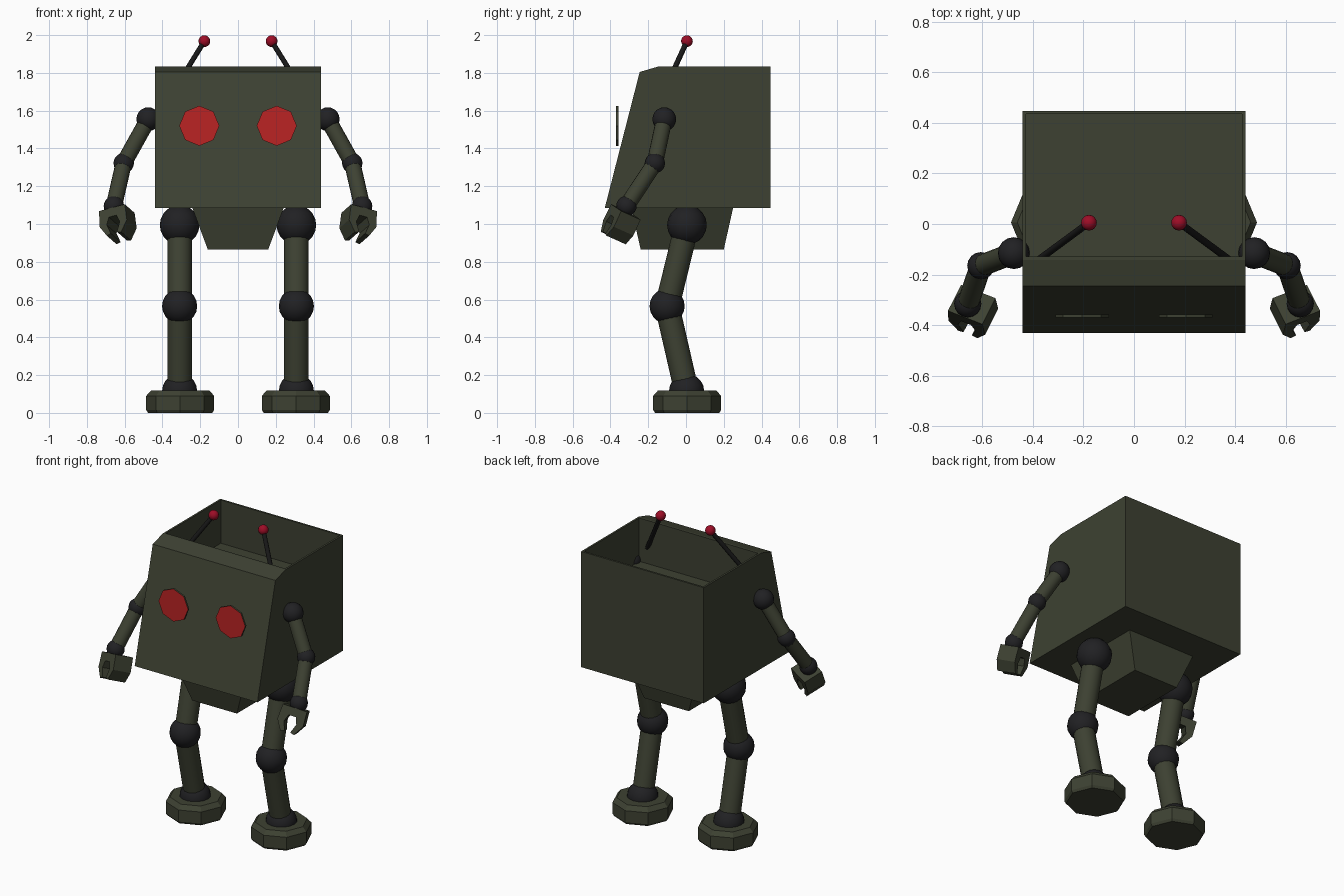
import bpy, bmesh, math
from mathutils import Vector

if "Cube" in bpy.data.objects:
    bpy.data.objects.remove(bpy.data.objects["Cube"])


def material(name, rgb):
    m = bpy.data.materials.new(name)
    m.diffuse_color = (*rgb, 1)
    m.use_nodes = True
    m.node_tree.nodes["Principled BSDF"].inputs["Base Color"].default_value = m.diffuse_color
    return m


GREEN = material("army green", (0.047, 0.053, 0.032))
BLACK = material("joint black", (0.015, 0.015, 0.017))
ROD = material("rod black", (0.009, 0.009, 0.009))
RED = material("eye red", (0.5, 0.017, 0.017))
CRIMSON = material("crimson", (0.34, 0.004, 0.02))


def finish(bm, name, mats, smooth=False):
    bmesh.ops.recalc_face_normals(bm, faces=bm.faces[:])
    me = bpy.data.meshes.new(name)
    bm.to_mesh(me)
    bm.free()
    for m in mats:
        me.materials.append(m)
    ob = bpy.data.objects.new(name, me)
    bpy.context.collection.objects.link(ob)
    for p in me.polygons:
        p.use_smooth = smooth
    return ob


def extrude(points, offset):
    """Closed outline of 3D points swept by an offset."""
    bm = bmesh.new()
    face = bm.faces.new([bm.verts.new(p) for p in points])
    r = bmesh.ops.extrude_face_region(bm, geom=[face], use_keep_orig=True)
    moved = [g for g in r["geom"] if isinstance(g, bmesh.types.BMVert)]
    bmesh.ops.translate(bm, verts=moved, vec=offset)
    return bm


def ball(name, pos, r, mat):
    bm = bmesh.new()
    bmesh.ops.create_uvsphere(bm, u_segments=16, v_segments=10, radius=r)
    bmesh.ops.translate(bm, verts=bm.verts, vec=pos)
    return finish(bm, name, [mat], True)


def tube(name, a, b, r, mat, sides=16):
    a, b = Vector(a), Vector(b)
    bm = bmesh.new()
    bmesh.ops.create_cone(bm, cap_ends=True, segments=sides, radius1=r, radius2=r,
                          depth=(b - a).length)
    rot = (b - a).to_track_quat("Z", "Y").to_matrix()
    bmesh.ops.rotate(bm, verts=bm.verts, cent=(0, 0, 0), matrix=rot)
    bmesh.ops.translate(bm, verts=bm.verts, vec=(a + b) / 2)
    ob = finish(bm, name, [mat])
    for p in ob.data.polygons:
        p.use_smooth = len(p.vertices) == 4
    return ob


# Open box body: side profile, then the top face sunk into a cavity
profile = [(-0.43, 1.085), (0.447, 1.085), (0.447, 1.835), (-0.142, 1.835), (-0.245, 1.805)]
bm = extrude([(-0.44, y, z) for y, z in profile], (0.88, 0, 0))
bmesh.ops.recalc_face_normals(bm, faces=bm.faces[:])
top = max(bm.faces, key=lambda f: f.calc_center_median().z)
bmesh.ops.inset_region(bm, faces=[top], thickness=0.018)
r = bmesh.ops.extrude_face_region(bm, geom=[top])
bmesh.ops.translate(bm, verts=[g for g in r["geom"] if isinstance(g, bmesh.types.BMVert)],
                    vec=(0, 0, -0.28))
if top.is_valid:
    bmesh.ops.delete(bm, geom=[top], context="FACES_ONLY")
finish(bm, "body", [GREEN])

# Tapered pelvis
bm = bmesh.new()
bmesh.ops.create_cube(bm, size=2)
for v in bm.verts:
    up = v.co.z > 0
    v.co = (v.co.x * (0.243 if up else 0.16),
            v.co.y * (0.27 if up else 0.22) - 0.02, 1.088 if up else 0.865)
finish(bm, "pelvis", [GREEN])

FOOT = [(0.17, 0), (0.18, 0.015), (0.18, 0.09), (0.155, 0.118)]
CLAW = [(0.075, 0.062), (0.08, -0.03), (0.042, -0.092), (0.018, -0.085),
        (0.038, -0.03), (0.022, 0.012)]

for s, side in ((-1, "left"), (1, "right")):
    # Eye plate: octagon with a red front
    pts = [(s * 0.205 + 0.106 * math.cos(i * math.pi / 4), -0.37,
            1.52 + 0.106 * math.sin(i * math.pi / 4)) for i in range(8)]
    eye = finish(extrude(pts, (0, 0.012, 0)), side + "_eye", [GREEN, RED])
    for p in eye.data.polygons:
        p.material_index = int(p.normal.y < -0.5)

    # Antenna
    tip = (s * 0.178, 0.005, 1.968)
    tube(side + "_antenna", (s * 0.375, -0.14, 1.65), tip, 0.014, ROD, 8)
    ball(side + "_antenna_tip", tip, 0.031, CRIMSON)

    # Leg
    hip, knee, ankle = [(s * 0.309, y, z) for y, z in ((0.005, 0.995), (-0.1, 0.565), (0.003, 0.115))]
    ball(side + "_hip", hip, 0.105, BLACK)
    ball(side + "_knee", knee, 0.093, BLACK)
    ball(side + "_ankle", ankle, 0.093, BLACK)
    tube(side + "_thigh", hip, knee, 0.065, GREEN)
    tube(side + "_shin", knee, ankle, 0.065, GREEN)

    # Octagonal foot from stacked rings
    bm = bmesh.new()
    rings = [[bm.verts.new((s * 0.306 + r * math.cos(i * math.pi / 4),
                            0.006 + r * math.sin(i * math.pi / 4), z)) for i in range(8)]
             for r, z in FOOT]
    for lo, hi in zip(rings, rings[1:]):
        for i in range(8):
            j = (i + 1) % 8
            bm.faces.new((lo[i], lo[j], hi[j], hi[i]))
    bm.faces.new(rings[0])
    bm.faces.new(rings[-1])
    finish(bm, side + "_foot", [GREEN])

    # Arm
    shoulder, elbow, wrist = ((s * 0.475, -0.115, 1.555), (s * 0.605, -0.165, 1.322),
                              (s * 0.657, -0.315, 1.095))
    ball(side + "_shoulder", shoulder, 0.063, BLACK)
    ball(side + "_elbow", elbow, 0.054, BLACK)
    ball(side + "_wrist", wrist, 0.054, BLACK)
    tube(side + "_upper_arm", shoulder, elbow, 0.043, GREEN)
    tube(side + "_forearm", elbow, wrist, 0.043, GREEN)

    # Claw hand: pincer outline in a tilted plane, given depth
    v = Vector((-0.42, -0.83, 0.37)).normalized()
    u = Vector((0.86, -0.42, 0.27))
    u = (u - v * u.dot(v)).normalized()
    w = v.cross(u)
    mid = Vector((-0.637, -0.345, 1.008))
    outline = CLAW + [(-a, b) for a, b in reversed(CLAW)]
    bm = extrude([mid + u * a + w * b - v * 0.062 for a, b in outline], v * 0.124)
    if s > 0:
        for vert in bm.verts:
            vert.co.x *= -1
    finish(bm, side + "_hand", [GREEN])
